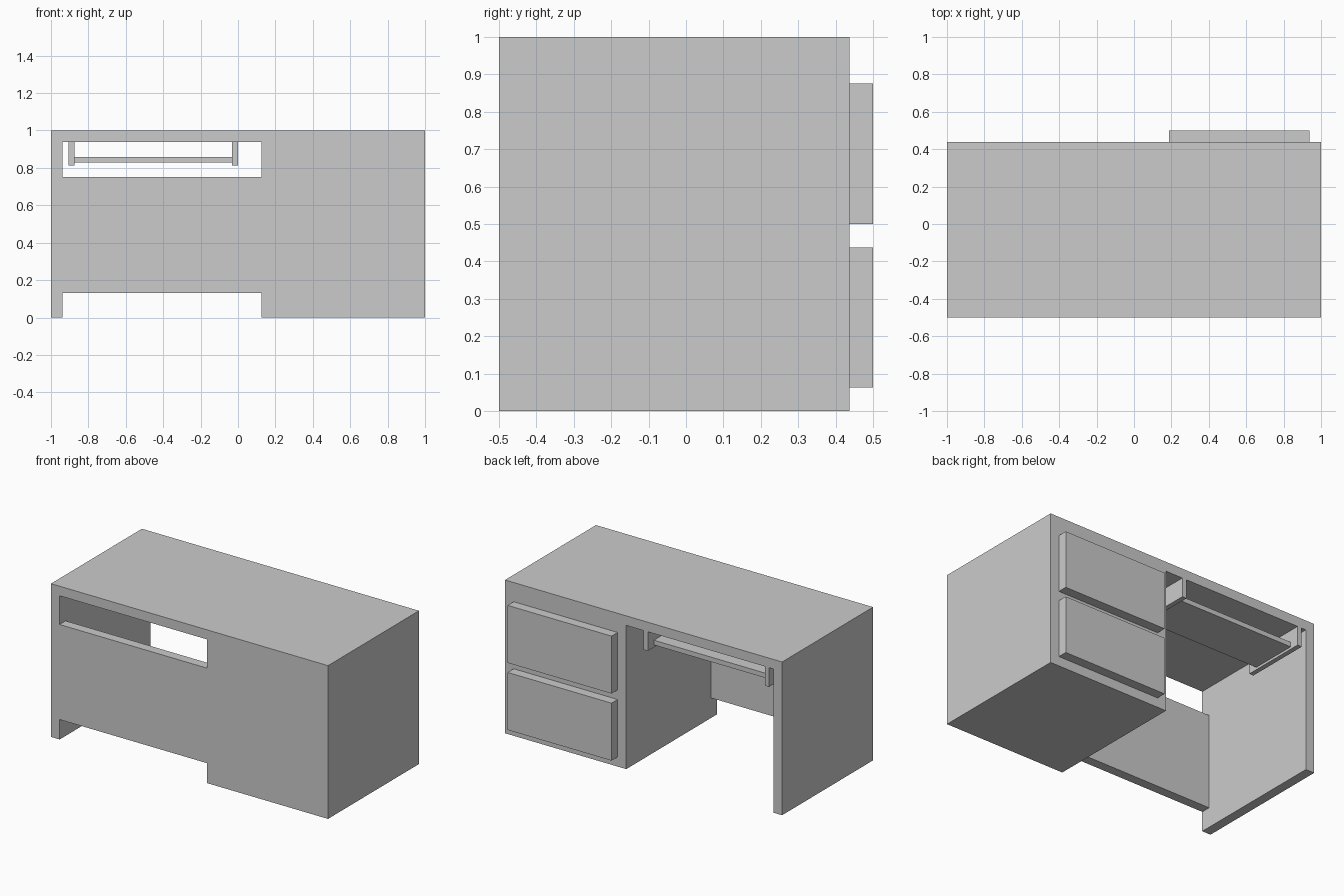
import bpy, bmesh

if "Cube" in bpy.data.objects:
    bpy.data.objects.remove(bpy.data.objects["Cube"])


def finish(name, bm):
    bmesh.ops.recalc_face_normals(bm, faces=bm.faces)
    mesh = bpy.data.meshes.new(name)
    bm.to_mesh(mesh)
    bm.free()
    obj = bpy.data.objects.new(name, mesh)
    bpy.context.collection.objects.link(obj)
    return obj


def extrude_y(name, profile, y0, y1):
    """Extrude an (x, z) outline from y0 to y1."""
    bm = bmesh.new()
    face = bm.faces.new([bm.verts.new((x, y0, z)) for x, z in profile])
    geom = bmesh.ops.extrude_face_region(bm, geom=[face], use_keep_orig=True)["geom"]
    moved = [v for v in geom if isinstance(v, bmesh.types.BMVert)]
    bmesh.ops.translate(bm, verts=moved, vec=(0, y1 - y0, 0))
    return finish(name, bm)


def box(name, x0, x1, y0, y1, z0, z1):
    return extrude_y(name, [(x0, z0), (x1, z0), (x1, z1), (x0, z1)], y0, y1)


FRONT, BACK = -0.5, 0.4375
T = 0.0625  # board thickness
CAB = 0.125  # inner side of the drawer cabinet

# Desk body: side panel, top and drawer cabinet in one outline
extrude_y("desk_body", [(-1, 0), (-1 + T, 0), (-1 + T, 1 - T), (CAB, 1 - T),
                        (CAB, 0), (1, 0), (1, 1), (-1, 1)], FRONT, BACK)

# Modesty panel between side panel and cabinet
box("modesty_panel", -1 + T, CAB, FRONT, FRONT + T, 0.13, 0.75)

# Drawer fronts
for name, z in (("lower_drawer", 0.0625), ("upper_drawer", 0.5)):
    box(name, 0.1875, 0.9375, BACK, 0.5, z, z + 0.375)

# Keyboard tray hanging between two rails
for name, x in (("left_tray_rail", -0.906), ("right_tray_rail", -0.031)):
    box(name, x, x + 0.031, 0, BACK, 0.8125, 1 - T)
box("keyboard_tray", -0.875, -0.031, 0.0625, 0.375, 0.828, 0.859)
